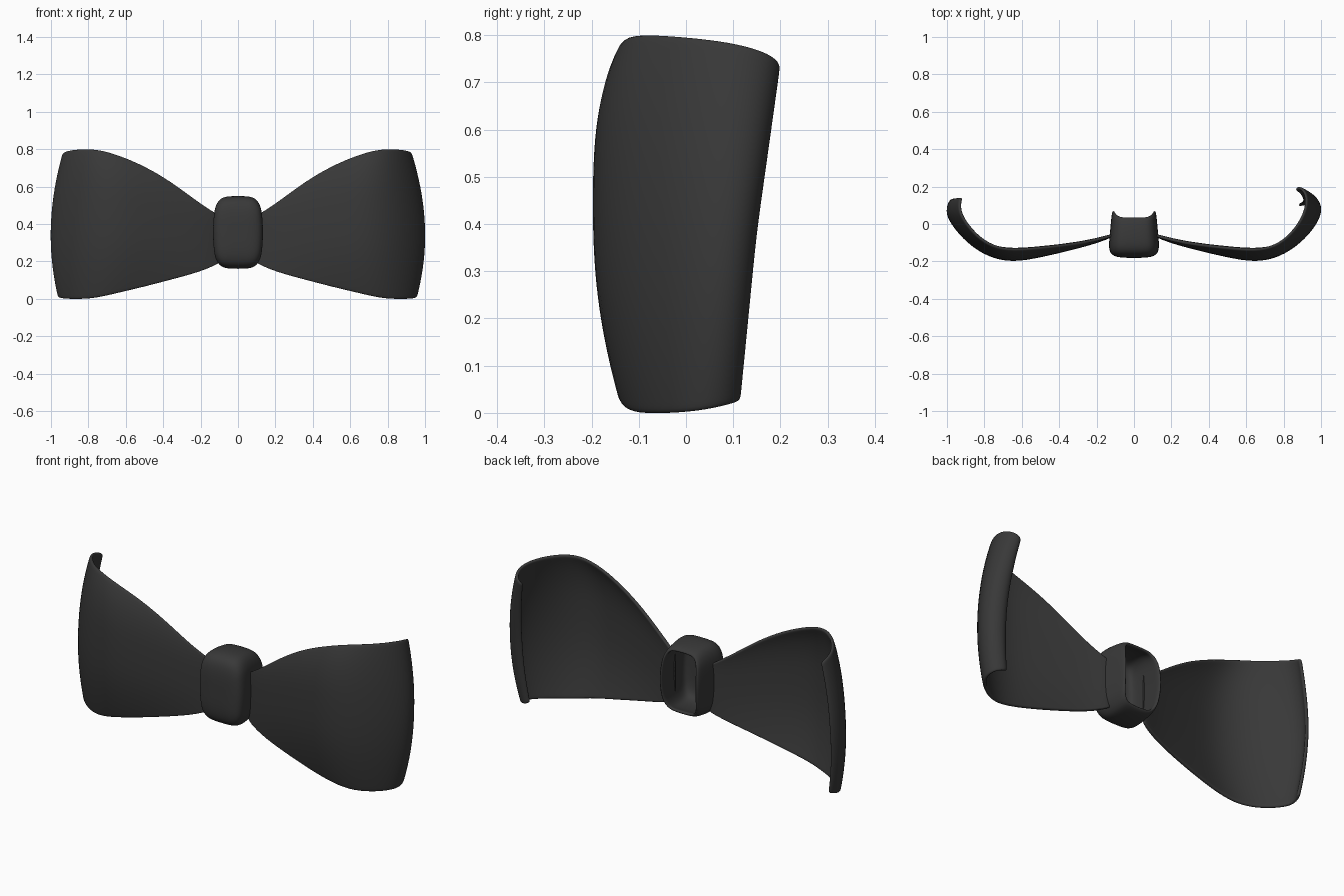
import bpy, bmesh, math

if "Cube" in bpy.data.objects:
    bpy.data.objects.remove(bpy.data.objects["Cube"])

mat = bpy.data.materials.new("black_fabric")
mat.diffuse_color = (0.04, 0.04, 0.04, 1)
mat.use_nodes = True
mat.node_tree.nodes["Principled BSDF"].inputs["Base Color"].default_value = mat.diffuse_color


def make_object(name, rows, closed, cap, thickness):
    """Skin successive rows of points, then thicken and smooth."""
    bm = bmesh.new()
    grid = [[bm.verts.new(p) for p in row] for row in rows]
    for a, b in zip(grid, grid[1:]):
        n = len(a)
        for i in range(n if closed else n - 1):
            j = (i + 1) % n
            bm.faces.new((a[i], a[j], b[j], b[i]))
    if cap:
        bm.faces.new(grid[-1])
    bmesh.ops.recalc_face_normals(bm, faces=bm.faces)
    mesh = bpy.data.meshes.new(name)
    bm.to_mesh(mesh)
    bm.free()
    obj = bpy.data.objects.new(name, mesh)
    bpy.context.collection.objects.link(obj)
    mesh.materials.append(mat)
    solid = obj.modifiers.new("thickness", 'SOLIDIFY')
    solid.thickness = thickness
    solid.offset = 0
    sub = obj.modifiers.new("smooth", 'SUBSURF')
    sub.levels = sub.render_levels = 2
    for p in mesh.polygons:
        p.use_smooth = True
    return obj


# Wing stations: x, y, bottom z, top z, edge inset in x, edge setback in y, curl weight
BODY = [
    (0.10, -0.055, 0.19, 0.445, 0.00, 0.00, 0),
    (0.20, -0.095, 0.145, 0.505, 0.00, 0.01, 0),
    (0.35, -0.135, 0.105, 0.62, 0.00, 0.025, 0),
    (0.50, -0.17, 0.065, 0.71, 0.00, 0.045, 0),
    (0.65, -0.198, 0.03, 0.772, 0.00, 0.06, 0),
    (0.78, -0.170, 0.002, 0.80, 0.025, 0.05, 0),
    (0.89, -0.095, -0.002, 0.80, 0.05, 0.03, 0.2),
    (0.965, -0.005, 0.0, 0.793, 0.065, 0.01, 0.5),
]
RIGHT_END = [
    (1.0, 0.07, 0.006, 0.782, 0.075, 0.0, 0.8),
    (0.988, 0.125, 0.018, 0.762, 0.075, 0.0, 1),
    (0.94, 0.148, 0.025, 0.74, 0.06, 0.0, 1),
    (0.905, 0.132, 0.035, 0.725, 0.04, 0.0, 1),
]
LEFT_END = [
    (1.0, 0.06, 0.006, 0.782, 0.07, 0.0, 0.8),
    (0.99, 0.112, 0.018, 0.765, 0.06, 0.0, 1),
    (0.97, 0.132, 0.025, 0.75, 0.05, 0.0, 1),
]
LEVELS = [-1, -0.95, -0.8, -0.55, -0.28, 0, 0.28, 0.55, 0.8, 0.95, 1]


def wing(name, side, stations, up, down):
    rows = []
    for x, y, zb, zt, inset, back, curl in stations:
        row = []
        for v in LEVELS:
            tilt = curl * (up * v if v > 0 else down * v)
            w = v + 0.15                       # fullest just below mid height
            inward = inset * (0.75 * w * w if w > 0 else 0.85 * w * w)
            setback = back * (v ** 4 if v > 0 else v * v)
            row.append((side * (x - inward), y + setback + tilt,
                        (zb + zt) / 2 + v * (zt - zb) / 2))
        rows.append(row)
    make_object(name, rows, False, False, 0.018)


wing("right_wing", 1, BODY + RIGHT_END, 0.05, 0.035)
wing("left_wing", -1, BODY + LEFT_END, 0.008, 0.03)


# Centre knot: rounded shell, open at the back with longer side walls
def knot_loop(y, hx, hz, flare=0.0):
    pts = []
    for i in range(24):
        t = 2 * math.pi * i / 24
        c, s = math.cos(t), math.sin(t)
        px = math.copysign(abs(c) ** 0.42, c)
        pz = math.copysign(abs(s) ** 0.42, s)
        pts.append((hx * px * (1 - 0.12 * pz * pz), y + flare * (1 - pz * pz),
                    0.355 + hz * pz))
    return pts


knot_rows = [knot_loop(0.035, 0.11, 0.165, 0.04), knot_loop(0.0, 0.115, 0.18, 0.03),
             knot_loop(-0.07, 0.124, 0.188), knot_loop(-0.125, 0.129, 0.185),
             knot_loop(-0.158, 0.12, 0.163), knot_loop(-0.17, 0.085, 0.11),
             knot_loop(-0.172, 0.03, 0.04)]
make_object("centre_knot", knot_rows, True, True, 0.018)
